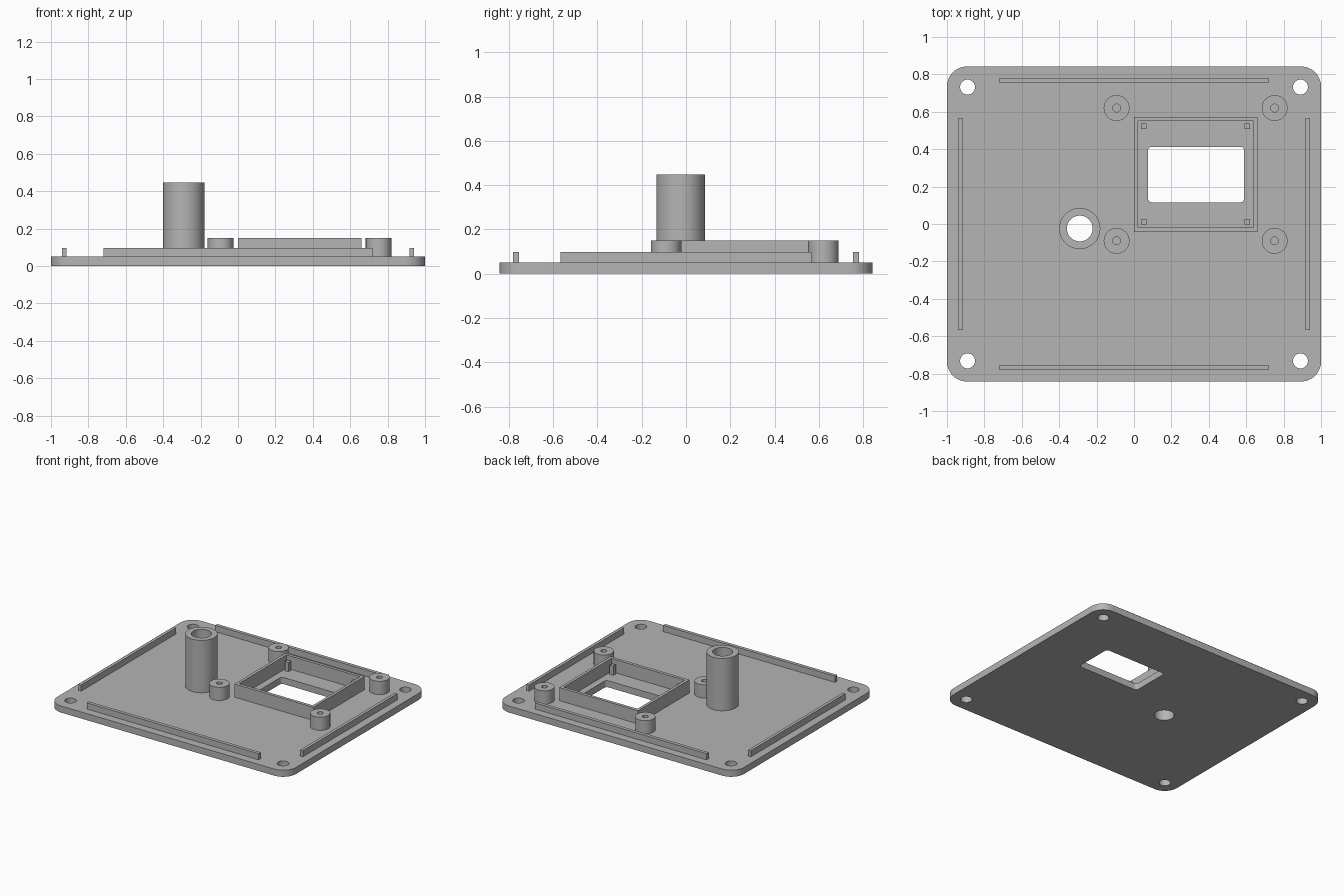
import bpy, bmesh
from math import sin, cos, pi, radians

if "Cube" in bpy.data.objects:
    bpy.data.objects.remove(bpy.data.objects["Cube"], do_unlink=True)

GREY = (0.46, 0.46, 0.46, 1)
grey = bpy.data.materials.new("plain grey")
grey.use_nodes = True
grey.diffuse_color = GREY
grey.node_tree.nodes["Principled BSDF"].inputs["Base Color"].default_value = GREY

PLATE_TOP, RAIL_TOP, POST_TOP, BOSS_TOP, TUBE_TOP = 0.05, 0.097, 0.12, 0.15, 0.447


def circle(x, y, r, n=48):
    return [(x + r * cos(2 * pi * i / n), y + r * sin(2 * pi * i / n)) for i in range(n)]


def rect(x0, x1, y0, y1, r=0, n=10):
    """Rectangle outline, with rounded corners when r is given."""
    if not r:
        return [(x0, y0), (x1, y0), (x1, y1), (x0, y1)]
    centres = [(x1 - r, y1 - r), (x0 + r, y1 - r), (x0 + r, y0 + r), (x1 - r, y0 + r)]
    return [(cx + r * cos((q + i / n) * pi / 2), cy + r * sin((q + i / n) * pi / 2))
            for q, (cx, cy) in enumerate(centres) for i in range(n + 1)]


def slab(name, z0, z1, outline, holes=()):
    """Extrude a flat outline with holes from z0 to z1."""
    bm = bmesh.new()
    edges = []
    for loop in [outline, *holes]:
        verts = [bm.verts.new((x, y, z0)) for x, y in loop]
        edges += [bm.edges.new((v, verts[i - 1])) for i, v in enumerate(verts)]
    bmesh.ops.triangle_fill(bm, edges=edges, use_beauty=True, normal=(0, 0, 1))
    ext = bmesh.ops.extrude_face_region(bm, geom=bm.faces[:], use_keep_orig=True)
    top = [g for g in ext["geom"] if isinstance(g, bmesh.types.BMVert)]
    bmesh.ops.translate(bm, verts=top, vec=(0, 0, z1 - z0))
    bmesh.ops.recalc_face_normals(bm, faces=bm.faces[:])
    mesh = bpy.data.meshes.new(name)
    bm.to_mesh(mesh)
    bm.free()
    mesh.materials.append(grey)
    ob = bpy.data.objects.new(name, mesh)
    bpy.context.collection.objects.link(ob)
    bpy.ops.object.select_all(action='DESELECT')
    ob.select_set(True)
    bpy.context.view_layer.objects.active = ob
    bpy.ops.object.shade_smooth_by_angle(angle=radians(30))
    return ob


# Base plate with screw holes, window and tube bore
tube_x, tube_y = -0.29, -0.024
bore = circle(tube_x, tube_y, 0.069)
screw_holes = [circle(sx * 0.89, sy * 0.732, 0.04) for sx in (-1, 1) for sy in (-1, 1)]
window = rect(0.075, 0.589, 0.116, 0.413, 0.02, 6)
slab("base_plate", 0, PLATE_TOP, rect(-1, 1, -0.842, 0.842, 0.107), [*screw_holes, window, bore])

# Tall hollow tube
slab("tube", PLATE_TOP, TUBE_TOP, circle(tube_x, tube_y, 0.11), [bore])

# Locating rails along the four edges
for side, s in (("front", -1), ("back", 1)):
    y0, y1 = sorted((s * 0.755, s * 0.781))
    slab(side + "_rail", PLATE_TOP, RAIL_TOP, rect(-0.72, 0.72, y0, y1))
for side, s in (("right", -1), ("left", 1)):
    x0, x1 = sorted((s * 0.918, s * 0.941))
    slab(side + "_rail", PLATE_TOP, RAIL_TOP, rect(x0, x1, -0.567, 0.567))

# Frame around the window
slab("window_frame", PLATE_TOP, BOSS_TOP, rect(0, 0.661, -0.042, 0.573),
     [rect(0.022, 0.639, -0.018, 0.55)])

# Screw bosses and small corner posts
for row, boss_y, post_y in (("front", -0.09, 0.011), ("back", 0.62, 0.523)):
    for side, boss_x, post_x in (("right", -0.093, 0.052), ("left", 0.752, 0.606)):
        slab(f"{row}_{side}_boss", PLATE_TOP, BOSS_TOP,
             circle(boss_x, boss_y, 0.069), [circle(boss_x, boss_y, 0.021, 24)])
        h = 0.015
        slab(f"{row}_{side}_post", PLATE_TOP, POST_TOP,
             rect(post_x - h, post_x + h, post_y - h, post_y + h))
